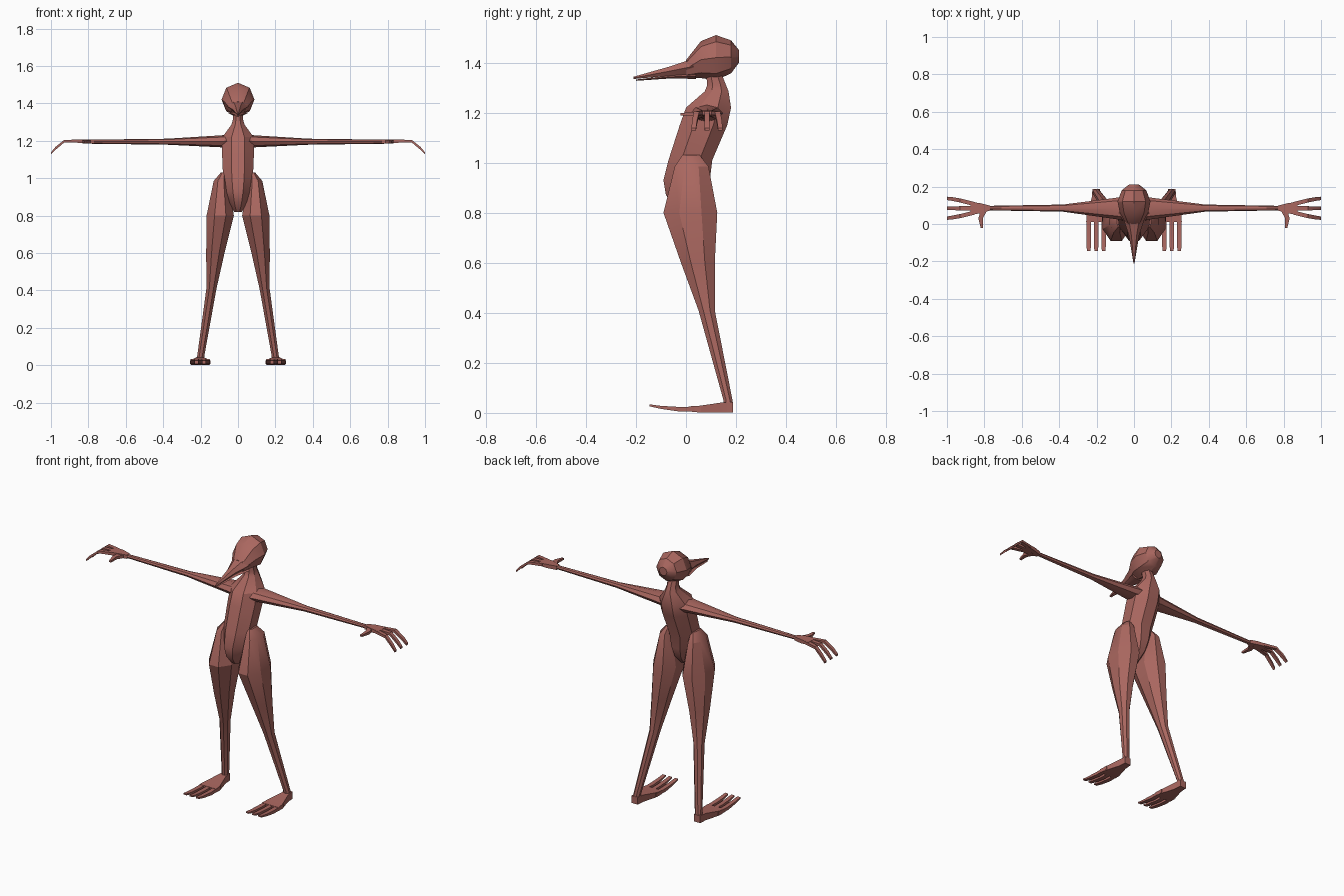
import bpy, bmesh, math

skin = bpy.data.materials.new("reddish_brown_skin")
skin.diffuse_color = (0.40, 0.135, 0.115, 1)


def loft(name, axis, rings, sides=8, turn=0.5, angle=30):
    """Skin elliptical rings (x, y, z, radius_a, radius_b) lying across the given axis."""
    bm = bmesh.new()
    grow = 1 / math.cos(math.pi / sides) if turn else 1
    loops = []
    for x, y, z, a, b in rings:
        loop = []
        for i in range(sides):
            t = 2 * math.pi * (i + turn) / sides
            u, v = a * grow * math.cos(t), b * grow * math.sin(t)
            off = {"x": (0, u, v), "y": (u, 0, v), "z": (u, v, 0)}[axis]
            loop.append(bm.verts.new((x + off[0], y + off[1], z + off[2])))
        loops.append(loop)
    for p, q in zip(loops, loops[1:]):
        for i in range(sides):
            j = (i + 1) % sides
            bm.faces.new((p[i], p[j], q[j], q[i]))
    bm.faces.new(loops[0])
    bm.faces.new(loops[-1])
    bmesh.ops.recalc_face_normals(bm, faces=bm.faces)
    mesh = bpy.data.meshes.new(name)
    bm.to_mesh(mesh)
    bm.free()
    mesh.materials.append(skin)
    obj = bpy.data.objects.new(name, mesh)
    bpy.context.collection.objects.link(obj)
    bpy.ops.object.select_all(action="DESELECT")
    obj.select_set(True)
    bpy.context.view_layer.objects.active = obj
    bpy.ops.object.shade_smooth_by_angle(angle=math.radians(angle))
    return obj


def span(x, z, half_width, front, back):
    """Horizontal ring given by its front and back limits."""
    return (x, (front + back) / 2, z, half_width, (back - front) / 2)


# Torso and neck
loft("torso", "z", [
    span(0, 0.82, 0.022, -0.04, 0.03), span(0, 0.87, 0.047, -0.08, 0.075),
    span(0, 0.93, 0.066, -0.09, 0.095), span(0, 1.01, 0.080, -0.07, 0.105),
    span(0, 1.15, 0.086, -0.025, 0.165), span(0, 1.22, 0.083, 0.0, 0.18),
    span(0, 1.285, 0.036, 0.075, 0.17), span(0, 1.31, 0.028, 0.085, 0.16),
    span(0, 1.36, 0.028, 0.08, 0.14)])

# Head
loft("head", "y", [
    (0, 0.212, 1.425, 0.025, 0.025), (0, 0.18, 1.423, 0.066, 0.066),
    (0, 0.12, 1.42, 0.088, 0.09), (0, 0.06, 1.412, 0.076, 0.074),
    (0, 0.0, 1.375, 0.042, 0.035)], turn=0)

# Beak halves
loft("upper_beak", "y", [
    (0, 0.03, 1.385, 0.058, 0.036), (0, -0.06, 1.367, 0.028, 0.022),
    (0, -0.21, 1.339, 0.003, 0.005)], sides=6, turn=0)
loft("lower_beak", "y", [
    (0, 0.04, 1.347, 0.05, 0.014), (0, -0.06, 1.343, 0.025, 0.007),
    (0, -0.20, 1.330, 0.003, 0.003)], sides=6, turn=0)

for s, side in ((-1, "left"), (1, "right")):
    # Leg with wide thigh
    loft(side + "_leg", "z", [
        span(s * 0.078, 1.03, 0.014, -0.015, 0.055),
        span(s * 0.092, 0.985, 0.038, -0.045, 0.09),
        span(s * 0.095, 0.80, 0.073, -0.09, 0.125),
        span(s * 0.121, 0.60, 0.049, -0.02, 0.115),
        span(s * 0.142, 0.41, 0.027, 0.05, 0.115),
        span(s * 0.199, 0.05, 0.019, 0.15, 0.186),
        span(s * 0.202, 0.01, 0.019, 0.15, 0.186)])

    # Foot and three upturned toes
    loft(side + "_foot", "y", [
        (s * 0.202, 0.187, 0.022, 0.02, 0.021), (s * 0.202, 0.14, 0.021, 0.024, 0.02),
        (s * 0.202, 0.05, 0.015, 0.05, 0.013), (s * 0.202, 0.01, 0.016, 0.054, 0.01)],
        sides=4)
    for n in (-1, 0, 1):
        x = s * (0.202 + n * 0.04)
        loft(f"{side}_toe_{n + 2}", "y", [
            (x, 0.06, 0.015, 0.011, 0.01), (x, -0.03, 0.015, 0.013, 0.009),
            (x, -0.10, 0.022, 0.012, 0.006), (x, -0.145, 0.030, 0.010, 0.004)], sides=4)

    # Arm
    loft(side + "_arm", "x", [
        (s * 0.05, 0.083, 1.198, 0.066, 0.036), (s * 0.09, 0.083, 1.197, 0.058, 0.032),
        (s * 0.38, 0.085, 1.195, 0.019, 0.016), (s * 0.78, 0.085, 1.195, 0.012, 0.011)],
        turn=0)

    # Palm
    loft(side + "_palm", "x", [
        (s * 0.77, 0.085, 1.195, 0.013, 0.011), (s * 0.82, 0.084, 1.197, 0.027, 0.011),
        (s * 0.875, 0.084, 1.199, 0.034, 0.008)], sides=4)

    # Three drooping fingers
    for n in (-1, 0, 1):
        y = 0.084
        loft(f"{side}_finger_{n + 2}", "x", [
            (s * 0.85, y + n * 0.022, 1.199, 0.011, 0.008),
            (s * 0.93, y + n * 0.042, 1.197, 0.011, 0.007),
            (s * 0.975, y + n * 0.050, 1.160, 0.010, 0.008),
            (s * 1.0, y + n * 0.053, 1.133, 0.009, 0.005)], sides=4)

    # Thumb
    loft(side + "_thumb", "y", [
        (s * 0.80, 0.08, 1.195, 0.018, 0.01), (s * 0.82, 0.03, 1.195, 0.012, 0.008),
        (s * 0.813, -0.022, 1.193, 0.006, 0.005)], sides=4)
